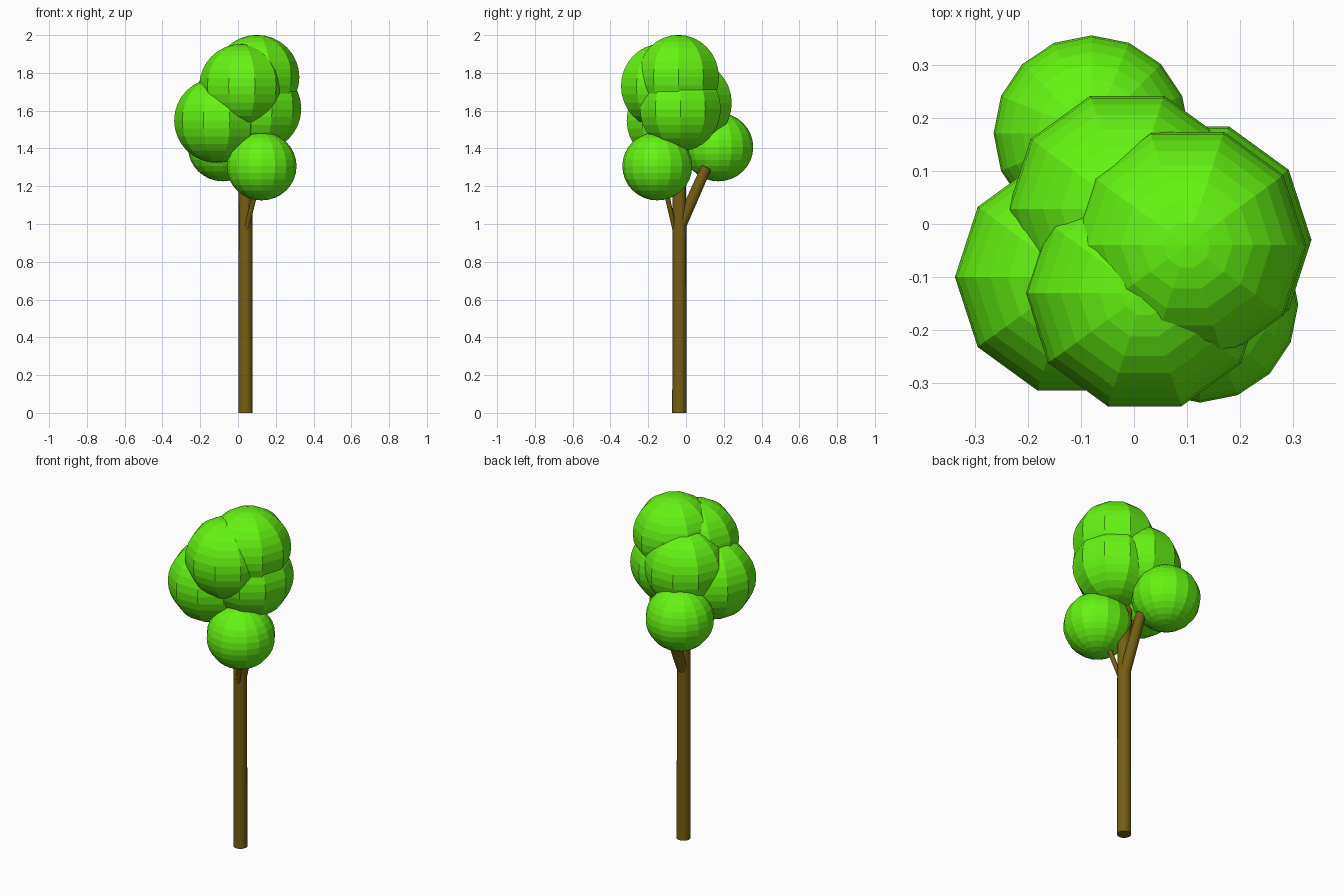
import bpy
from math import radians
from mathutils import Vector

if "Cube" in bpy.data.objects:
    bpy.data.objects.remove(bpy.data.objects["Cube"])


def material(name, color):
    m = bpy.data.materials.new(name)
    m.diffuse_color = color
    m.use_nodes = True
    m.node_tree.nodes["Principled BSDF"].inputs["Base Color"].default_value = m.diffuse_color
    return m


LEAF = material("leaf_green", (0.13, 0.90, 0.006, 1))
BARK = material("bark_brown", (0.18, 0.115, 0.006, 1))


def finish(name, mat):
    ob = bpy.context.object
    ob.name = name
    ob.data.materials.append(mat)
    return ob


def foliage(name, loc, radius, height_radius, segments, turn=0):
    bpy.ops.mesh.primitive_uv_sphere_add(
        segments=segments, ring_count=16, radius=radius, location=loc,
        rotation=(0, 0, radians(turn)))
    ob = finish(name, LEAF)
    ob.scale.z = height_radius / radius


def limb(name, start, end, r1, r2, sides=16):
    a, b = Vector(start), Vector(end)
    d = b - a
    bpy.ops.mesh.primitive_cone_add(
        vertices=sides, radius1=r1, radius2=r2, depth=d.length,
        location=(a + b) / 2)
    ob = finish(name, BARK)
    ob.rotation_euler = d.to_track_quat('Z', 'Y').to_euler()


# Trunk and branches
limb("trunk", (0.04, -0.035, 0), (0.04, -0.035, 1.2), 0.038, 0.036)
limb("upper_trunk", (0.04, -0.035, 1.19), (0.01, -0.03, 1.5), 0.036, 0.02)
limb("back_branch", (0.04, -0.03, 0.99), (0.04, 0.108, 1.30), 0.031, 0.028)
limb("front_branch", (0.043, -0.06, 0.97), (0.12, -0.13, 1.28), 0.012, 0.014)
limb("left_branch", (0.04, -0.035, 1.15), (-0.09, -0.09, 1.5), 0.025, 0.018)

# Large upper foliage balls, ten-sided with a corner facing front
for name, loc in (
    ("top_foliage", (0.10, -0.04, 1.777)),
    ("front_top_foliage", (0.02, -0.13, 1.73)),
    ("left_foliage", (-0.113, -0.10, 1.548)),
    ("right_foliage", (0.11, -0.03, 1.61)),
    ("middle_foliage", (-0.013, 0.028, 1.64)),
):
    foliage(name, loc, 0.225, 0.224, 10, 18)

# Smaller lower foliage balls
foliage("back_low_foliage", (-0.08, 0.171, 1.407), 0.185, 0.181, 16)
foliage("front_low_foliage", (0.125, -0.152, 1.306), 0.185, 0.181, 16)
